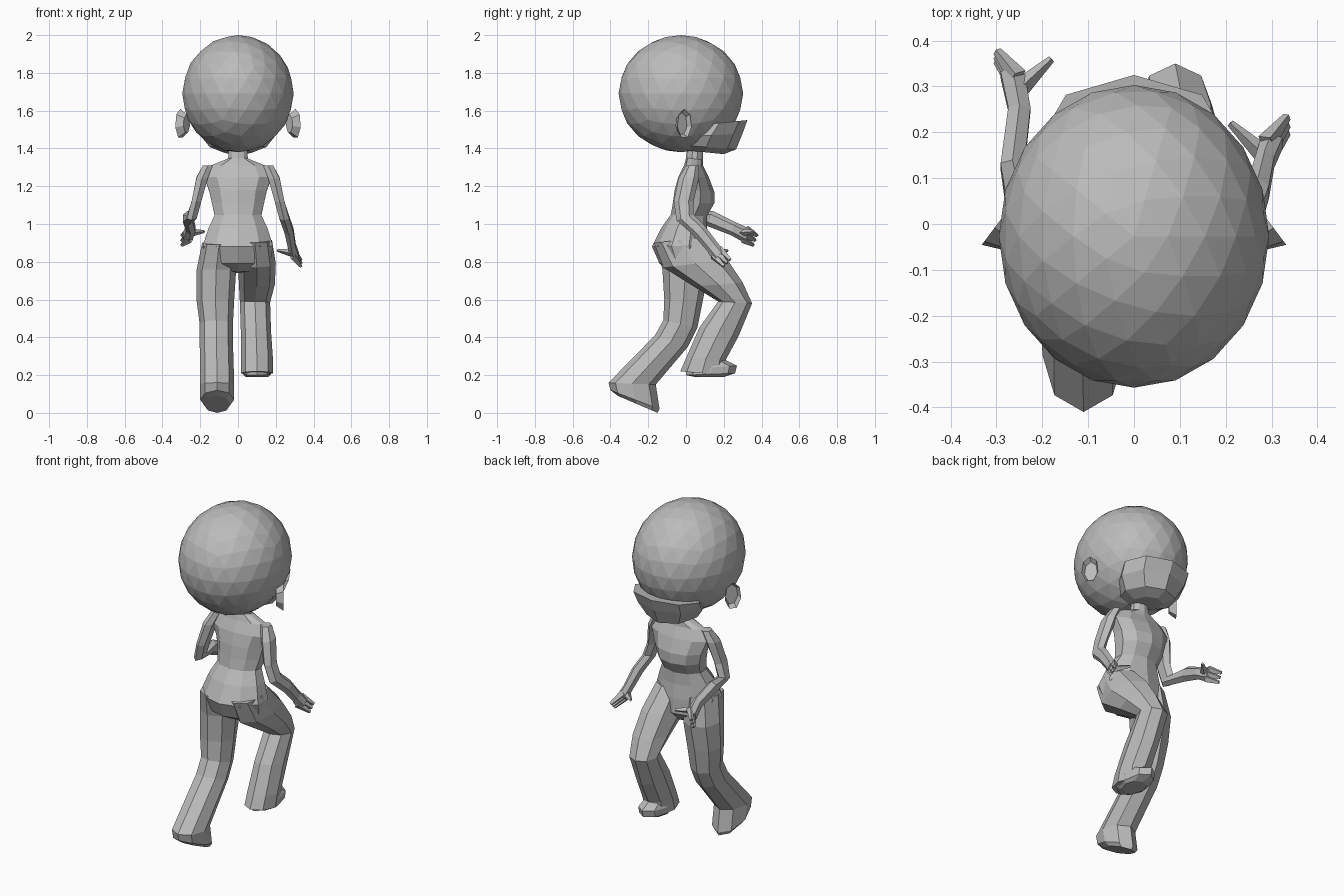
import bpy, bmesh, math
from mathutils import Vector, Matrix

old = bpy.data.objects.get("Cube")
if old:
    bpy.data.objects.remove(old, do_unlink=True)

grey = bpy.data.materials.new("plain_grey")
grey.use_nodes = True
colour = (.5, .5, .5, 1)
grey.diffuse_color = colour
grey.node_tree.nodes["Principled BSDF"].inputs["Base Color"].default_value = colour


def finish(name, bm):
    """Turn a bmesh into a flat shaded object."""
    bmesh.ops.recalc_face_normals(bm, faces=bm.faces[:])
    mesh = bpy.data.meshes.new(name)
    bm.to_mesh(mesh)
    bm.free()
    mesh.materials.append(grey)
    obj = bpy.data.objects.new(name, mesh)
    bpy.context.collection.objects.link(obj)
    return obj


def loft(name, sections, sides=8):
    """Each section: centre x, half width, front (y, z), back (y, z)."""
    bm = bmesh.new()
    rings = []
    for x, half, front, back in sections:
        front, back = Vector((x, *front)), Vector((x, *back))
        centre, depth = (front + back) / 2, (front - back) / 2
        ring = []
        for i in range(sides):
            angle = math.tau * i / sides
            offset = depth * math.cos(angle) + Vector((half * math.sin(angle), 0, 0))
            ring.append(bm.verts.new(centre + offset))
        rings.append(ring)
    for low, high in zip(rings, rings[1:]):
        for i in range(sides):
            j = (i + 1) % sides
            bm.faces.new((low[i], low[j], high[j], high[i]))
    bm.faces.new(rings[0])
    bm.faces.new(rings[-1])
    return finish(name, bm)


def digit(name, start, end, thick, thin):
    """A tapered four-sided finger between two points."""
    start, end = Vector(start), Vector(end)
    bm = bmesh.new()
    place = Matrix.Translation((start + end) / 2) @ (end - start).to_track_quat('Z', 'X').to_matrix().to_4x4()
    bmesh.ops.create_cone(bm, cap_ends=True, segments=4, radius1=thick, radius2=thin,
                          depth=(end - start).length, matrix=place)
    return finish(name, bm)


# Head: a faceted ball, slightly longer from front to back
bm = bmesh.new()
bmesh.ops.create_icosphere(bm, subdivisions=3, radius=1)
for v in bm.verts:
    v.co = Vector((v.co.x * .295, v.co.y * .33 - .027, v.co.z * .31 + 1.69))
finish("head", bm)

# Jaw with a projecting upper ledge
loft("muzzle", [(0, .21, (.325, 1.55), (.03, 1.52)),
                (0, .2, (.3, 1.48), (-.03, 1.46)),
                (0, .15, (.265, 1.395), (-.05, 1.42)),
                (0, .08, (.2, 1.37), (0, 1.39))])

# Ears: hollow cups turned outward and forward
for side, label in ((1, "left"), (-1, "right")):
    bm = bmesh.new()
    bmesh.ops.create_cone(bm, cap_ends=True, segments=7, radius1=.05, radius2=.08, depth=.04)
    bm.normal_update()
    cup = max(bm.faces, key=lambda f: f.calc_center_median().z)
    bmesh.ops.inset_region(bm, faces=[cup], thickness=.02, depth=-.025)
    normal = Vector((side * .8, .6, 0))
    turn = normal.to_track_quat('Z', 'Y').to_matrix().to_4x4()
    bm.transform(Matrix.Translation((side * .288, -.02, 1.53)) @ turn @ Matrix.Diagonal((.6, 1, 1, 1)))
    finish(label + "_ear", bm)

# Neck, chest, waist and hips
loft("torso", [(0, .05, (.09, 1.42), (.01, 1.42)),
               (0, .055, (.09, 1.34), (0, 1.35)),
               (0, .15, (.09, 1.31), (-.01, 1.31)),
               (0, .19, (.12, 1.25), (-.04, 1.25)),
               (0, .16, (.15, 1.17), (-.06, 1.18)),
               (0, .145, (.15, 1.11), (-.07, 1.11)),
               (0, .13, (.11, 1.04), (-.08, 1.05)),
               (0, .165, (.11, .97), (-.13, .98)),
               (0, .195, (.12, .89), (-.18, .88)),
               (0, .18, (.12, .8), (-.14, .79)),
               (0, .09, (.06, .74), (-.07, .75))], 10)

# Raised leg with the knee forward
loft("left_leg", [(.09, .09, (.1, .93), (-.17, .9)),
                  (.1, .1, (.22, .81), (-.12, .77)),
                  (.1, .095, (.3, .69), (.04, .67)),
                  (.09, .08, (.35, .58), (.17, .59)),
                  (.095, .08, (.28, .41), (.07, .45)),
                  (.1, .085, (.21, .28), (0, .29)),
                  (.1, .085, (.2, .2), (-.03, .22))])

# Trailing leg, flaring to the hem and standing on its toe
loft("right_leg", [(-.1, .09, (.1, .91), (-.16, .89)),
                   (-.115, .105, (.12, .75), (-.125, .76)),
                   (-.12, .1, (.09, .6), (-.115, .6)),
                   (-.115, .088, (.06, .45), (-.12, .49)),
                   (-.115, .088, (.01, .35), (-.165, .41)),
                   (-.11, .09, (-.16, .15), (-.41, .16)),
                   (-.11, .09, (-.14, .02), (-.4, .12)),
                   (-.11, .07, (-.15, 0), (-.36, .09))])

# Shoe showing beyond the raised hem
loft("left_shoe", [(.1, .06, (.15, .31), (.02, .26)),
                   (.1, .075, (.27, .25), (0, .23)),
                   (.1, .075, (.26, .21), (0, .2)),
                   (.1, .06, (.2, .19), (.05, .19))])

# Upper arms match; the forearms differ
for side, label, forearm in (
        (1, "left", [(.27, .028, (.1, .99), (.04, .94)),
                     (.285, .024, (.16, .91), (.11, .86)),
                     (.3, .027, (.2, .86), (.15, .81))]),
        (-1, "right", [(.265, .03, (.14, 1.07), (.11, .99)),
                       (.25, .028, (.26, 1.01), (.24, .94)),
                       (.265, .03, (.34, .975), (.31, .9))])):
    upper = [(.16, .03, (.07, 1.31), (0, 1.31)),
             (.19, .035, (.07, 1.25), (-.04, 1.24)),
             (.22, .03, (.04, 1.12), (-.065, 1.12)),
             (.245, .03, (.04, 1.05), (-.05, 1.02))]
    path = [(side * s[0], *s[1:]) for s in upper + forearm]
    loft(label + "_arm", path, 6)

    # Fingers fan across the end of the hand
    x, half, front, back = path[-1]
    top, low = Vector((x, *front)), Vector((x, *back))
    reach = Vector((side * .028, .035, -.035 if side > 0 else -.02))
    for i in range(3):
        base = top.lerp(low, (i + .5) / 3)
        digit(f"{label}_finger_{i + 1}", base - reach * .4, base + reach * 1.2, .022, .01)
    tip = (.21, .22, .86) if side > 0 else (-.18, .36, .96)
    digit(label + "_thumb", top.lerp(low, .3) - Vector((0, .05, 0)), tip, .025, .008)
